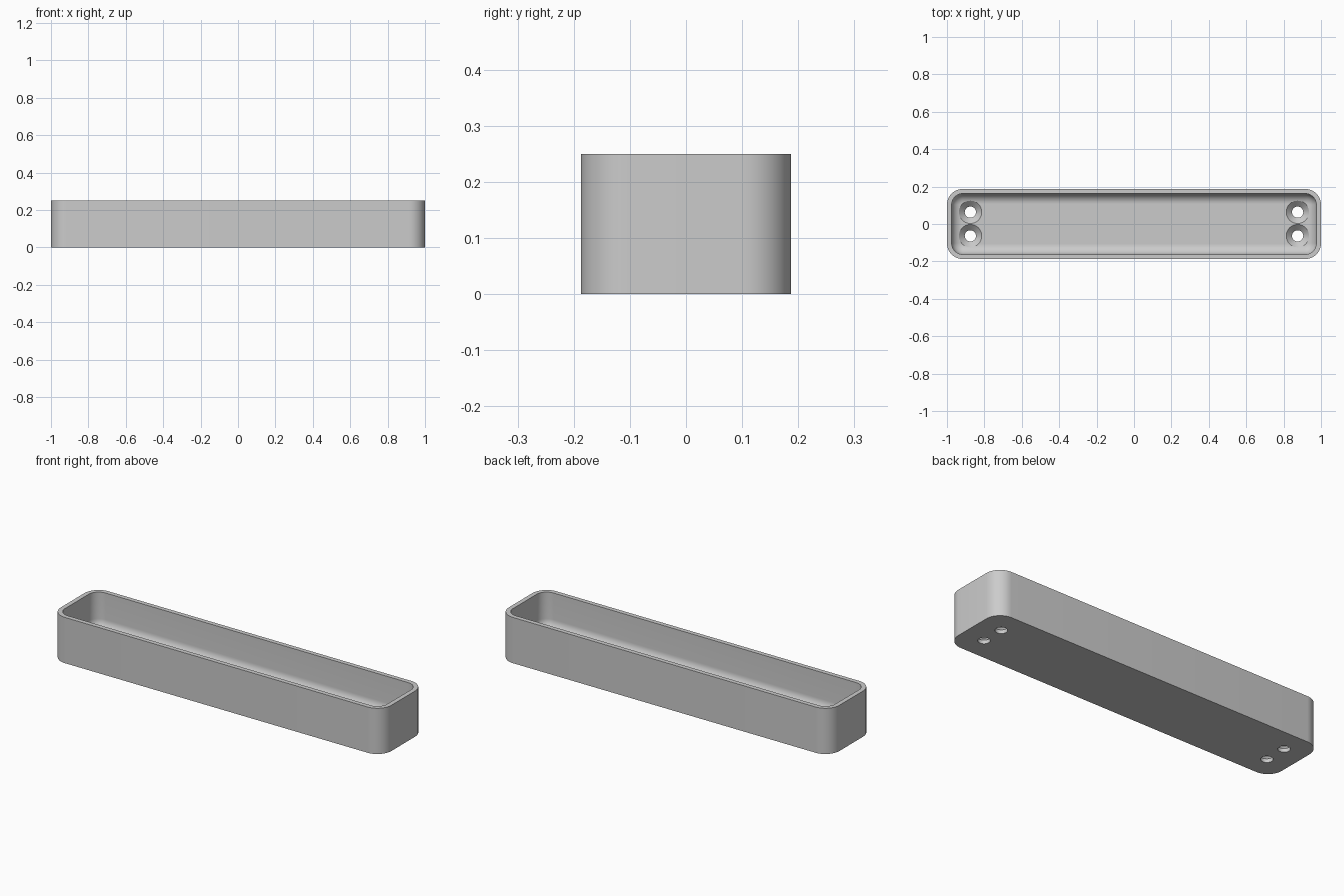
import bpy, bmesh, math

if "Cube" in bpy.data.objects:
    bpy.data.objects.remove(bpy.data.objects["Cube"])

L, W, H = 2.0, 0.375, 0.25      # outer size
WALL, FLOOR = 0.025, 0.05       # thicknesses
R_OUT, FILLET = 0.085, 0.055    # corner radius, inner floor fillet
SEG = 12


def rounded_rect(inset, z):
    """Rounded rectangle points, offset inward from the outer outline."""
    r = R_OUT - inset
    cx, cy = L / 2 - R_OUT, W / 2 - R_OUT
    pts = []
    for q, (sx, sy) in enumerate([(1, 1), (-1, 1), (-1, -1), (1, -1)]):
        for i in range(SEG + 1):
            a = math.pi / 2 * (q + i / SEG)
            pts.append((sx * cx + r * math.cos(a), sy * cy + r * math.sin(a), z))
    return pts


def add_loops(bm, loops):
    """Skin a stack of closed loops and cap both ends."""
    rings = [[bm.verts.new(p) for p in loop] for loop in loops]
    n = len(rings[0])
    for a, b in zip(rings, rings[1:]):
        for i in range(n):
            j = (i + 1) % n
            bm.faces.new((a[i], a[j], b[j], b[i]))
    bm.faces.new(rings[0][::-1])
    bm.faces.new(rings[-1])


def make_object(name, bm):
    bmesh.ops.recalc_face_normals(bm, faces=bm.faces[:])
    me = bpy.data.meshes.new(name)
    bm.to_mesh(me)
    bm.free()
    ob = bpy.data.objects.new(name, me)
    bpy.context.collection.objects.link(ob)
    return ob


# Tray body: outside, rim, inside wall, floor fillet
loops = [rounded_rect(0, 0), rounded_rect(0, H), rounded_rect(WALL, H)]
for i in range(SEG + 1):
    a = math.pi / 2 * i / SEG
    loops.append(rounded_rect(WALL + FILLET * (1 - math.cos(a)),
                              FLOOR + FILLET * (1 - math.sin(a))))
bm = bmesh.new()
add_loops(bm, loops)
tray = make_object("tray", bm)

# Countersunk screw hole cutters, two at each end
profile = [(0.03, -0.05), (0.03, 0.02), (0.061, FLOOR), (0.061, 0.15)]
bm = bmesh.new()
for x in (-0.875, 0.875):
    for y in (-0.0635, 0.0635):
        add_loops(bm, [[(x + r * math.cos(2 * math.pi * i / 40),
                         y + r * math.sin(2 * math.pi * i / 40), z)
                        for i in range(40)] for r, z in profile])
cutter = make_object("screw_hole_cutter", bm)
cutter.hide_render = True

mod = tray.modifiers.new("screw_holes", 'BOOLEAN')
mod.operation = 'DIFFERENCE'
mod.solver = 'EXACT'
mod.object = cutter
bpy.context.view_layer.objects.active = tray
bpy.ops.object.select_all(action='DESELECT')
tray.select_set(True)
bpy.ops.object.modifier_apply(modifier=mod.name)
bpy.data.objects.remove(cutter)

# Colour and shading
mat = bpy.data.materials.new("light_grey")
mat.diffuse_color = (0.6, 0.6, 0.6, 1)
mat.use_nodes = True
mat.node_tree.nodes["Principled BSDF"].inputs["Base Color"].default_value = mat.diffuse_color
tray.data.materials.clear()
tray.data.materials.append(mat)
bpy.ops.object.shade_smooth_by_angle(angle=math.radians(30))
